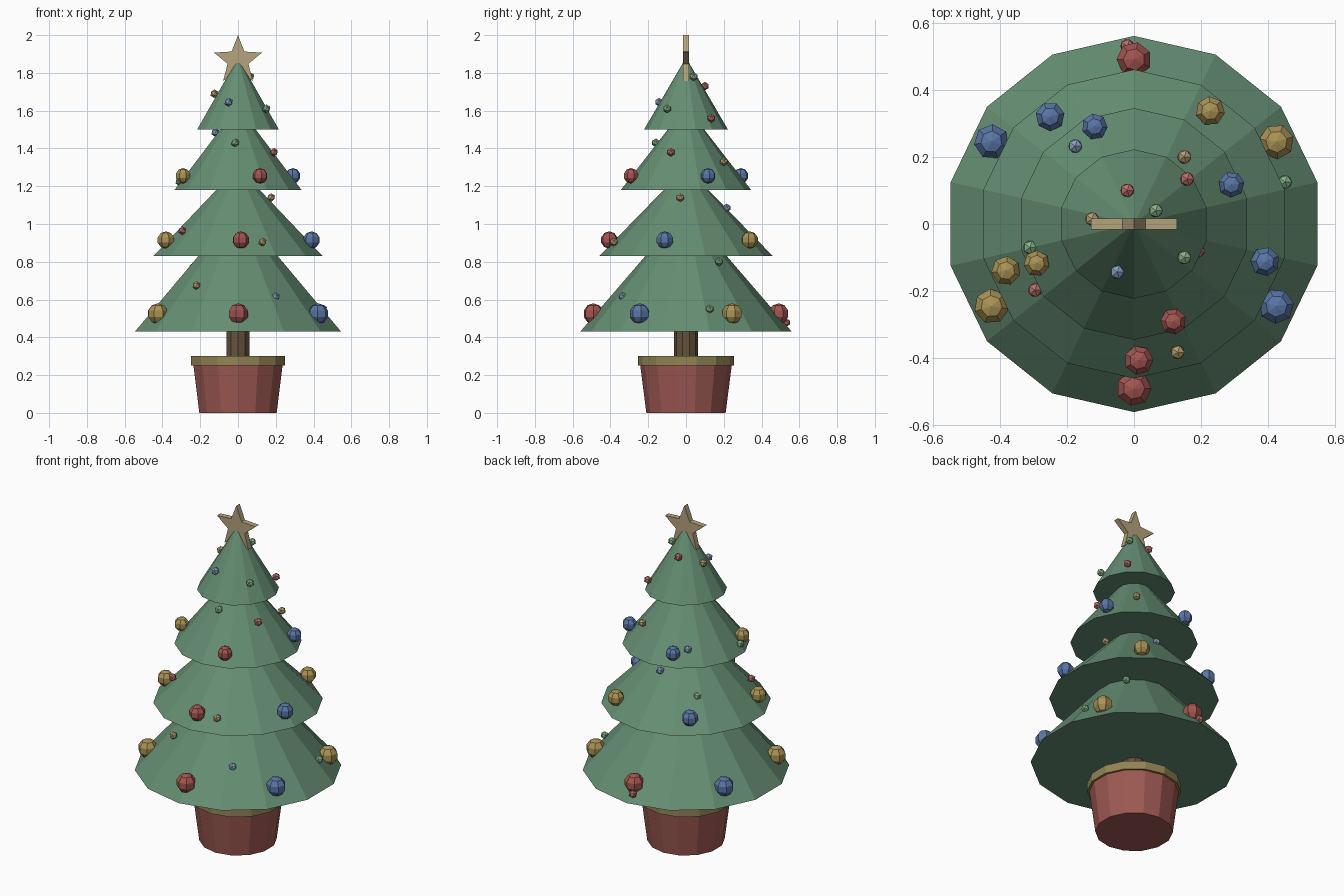
import bpy, bmesh
from math import sin, cos, pi, radians
from mathutils import Matrix

if "Cube" in bpy.data.objects:
    bpy.data.objects.remove(bpy.data.objects["Cube"])


def material(name, r, g, b):
    m = bpy.data.materials.new(name)
    m.diffuse_color = (r, g, b, 1)
    m.use_nodes = True
    m.node_tree.nodes["Principled BSDF"].inputs["Base Color"].default_value = m.diffuse_color
    return m


GREEN = material("needle_green", 0.13, 0.27, 0.17)
BARK = material("bark_brown", 0.13, 0.085, 0.045)
CLAY = material("clay_red", 0.34, 0.10, 0.085)
RIM = material("rim_gold", 0.29, 0.23, 0.09)
STAR = material("star_gold", 0.46, 0.37, 0.20)
BAUBLE = {
    "r": material("bauble_red", 0.36, 0.09, 0.08),
    "y": material("bauble_yellow", 0.40, 0.29, 0.09),
    "b": material("bauble_blue", 0.10, 0.18, 0.38),
}
LIGHT = {
    "r": material("light_red", 0.50, 0.16, 0.14),
    "y": material("light_yellow", 0.46, 0.34, 0.16),
    "b": material("light_blue", 0.24, 0.36, 0.55),
    "g": material("light_green", 0.24, 0.45, 0.24),
}


def add_object(name, bm, mat):
    bmesh.ops.recalc_face_normals(bm, faces=bm.faces)
    mesh = bpy.data.meshes.new(name)
    bm.to_mesh(mesh)
    bm.free()
    mesh.materials.append(mat)
    ob = bpy.data.objects.new(name, mesh)
    bpy.context.collection.objects.link(ob)
    return ob


def frustum(name, z0, z1, r0, r1, sides, mat):
    bm = bmesh.new()
    bmesh.ops.create_cone(
        bm, cap_ends=True, segments=sides, radius1=r0, radius2=r1, depth=z1 - z0,
        matrix=Matrix.Translation((0, 0, (z0 + z1) / 2)))
    return add_object(name, bm, mat)


# Pot, rim and trunk
frustum("pot", 0.0, 0.25, 0.21, 0.242, 14, CLAY)
frustum("pot_rim", 0.25, 0.30, 0.255, 0.255, 14, RIM)
frustum("trunk", 0.28, 0.48, 0.063, 0.063, 10, BARK)

# Four stacked cones of foliage
TIERS = [(0.43, 0.93, 0.56, 0.13), (0.83, 1.25, 0.46, 0.05),
         (1.18, 1.56, 0.345, 0.05), (1.50, 1.86, 0.222, 0.012)]
for i, (z0, z1, r0, r1) in enumerate(TIERS):
    frustum(f"foliage_tier_{i + 1}", z0, z1, r0, r1, 14, GREEN)

# Five-pointed star, extruded along y
bm = bmesh.new()
outline = []
for k in range(10):
    r = 0.058 if k % 2 else 0.134
    a = pi / 2 + k * pi / 5
    outline.append(bm.verts.new((r * cos(a), -0.016, 1.866 + r * sin(a))))
face = bm.faces.new(outline)
ext = bmesh.ops.extrude_face_region(bm, geom=[face])
moved = [v for v in ext["geom"] if isinstance(v, bmesh.types.BMVert)]
bmesh.ops.translate(bm, verts=moved, vec=(0, 0.032, 0))
# close the front if the extrusion consumed the first face
bmesh.ops.holes_fill(bm, edges=[e for e in bm.edges if e.is_boundary], sides=0)
add_object("star", bm, STAR)

# Large baubles in a ring on each of the lower tiers:
# (height, ring radius, bauble radius, first angle, colours)
RINGS = [(0.525, 0.49, 0.055, 30, "yrbyrb"),
         (0.915, 0.406, 0.046, -16, "bybyr"),
         (1.255, 0.313, 0.041, 22, "bbyr")]
for t, (z, ring, size, start, colours) in enumerate(RINGS):
    for k, c in enumerate(colours):
        a = radians(start + 360 * k / len(colours))
        bm = bmesh.new()
        bmesh.ops.create_uvsphere(
            bm, u_segments=7, v_segments=5, radius=size,
            matrix=Matrix.Translation((ring * cos(a), ring * sin(a), z))
            @ Matrix.Rotation(a, 4, "Z"))
        add_object(f"bauble_{t + 1}_{k + 1}", bm, BAUBLE[c])

# Small lights scattered over the foliage
LIGHTS = [
    ("y", -0.125, 0.015, 1.69), ("r", -0.02, 0.10, 1.73), ("g", 0.065, 0.04, 1.78),
    ("b", -0.05, -0.143, 1.645), ("g", 0.15, -0.10, 1.61), ("r", 0.158, 0.134, 1.56),
    ("y", 0.15, 0.20, 1.33), ("b", -0.175, 0.232, 1.27), ("b", -0.12, 0.02, 1.485),
    ("r", 0.19, -0.08, 1.38), ("g", -0.015, -0.16, 1.43), ("g", -0.31, -0.07, 1.225),
    ("y", 0.175, -0.03, 1.14), ("b", 0.02, 0.215, 1.085), ("r", -0.295, -0.197, 0.965),
    ("y", 0.13, -0.382, 0.905), ("g", -0.215, 0.20, 0.99), ("g", 0.45, 0.125, 0.55),
    ("y", -0.22, -0.295, 0.675), ("b", 0.20, -0.335, 0.615), ("g", 0.20, 0.175, 0.80),
    ("r", -0.24, 0.12, 0.77), ("r", -0.02, 0.53, 0.478),
]
for k, (c, x, y, z) in enumerate(LIGHTS):
    bm = bmesh.new()
    bmesh.ops.create_icosphere(bm, subdivisions=1, radius=0.023,
                               matrix=Matrix.Translation((x, y, z)))
    add_object(f"small_light_{k + 1}", bm, LIGHT[c])
